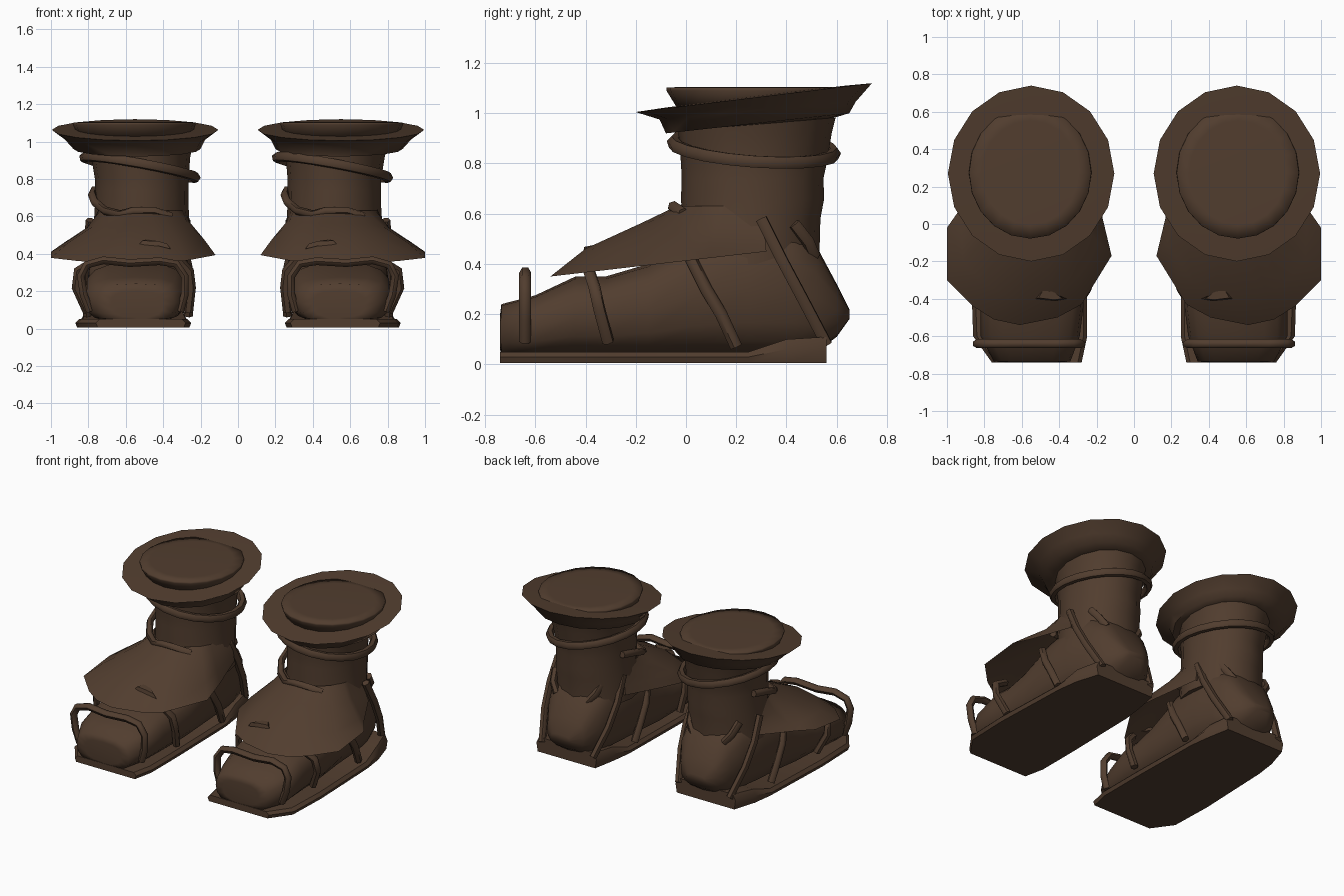
import bpy, bmesh, math
from mathutils import Vector

if "Cube" in bpy.data.objects:
    bpy.data.objects.remove(bpy.data.objects["Cube"])

leather = bpy.data.materials.new("dark_brown_leather")
leather.diffuse_color = (0.083, 0.047, 0.028, 1)
leather.use_nodes = True
leather.node_tree.nodes["Principled BSDF"].inputs["Base Color"].default_value = leather.diffuse_color


def finish(ob, angle):
    ob.data.materials.clear()
    ob.data.materials.append(leather)
    bpy.ops.object.select_all(action='DESELECT')
    ob.select_set(True)
    bpy.context.view_layer.objects.active = ob
    bpy.ops.object.shade_smooth_by_angle(angle=math.radians(angle))


def loft(name, rings, side, caps=(True, True), angle=50):
    """Skin closed rings of points; side is 1 or -1 for the mirrored boot."""
    bm = bmesh.new()
    rows = [[bm.verts.new((p[0] * side, p[1], p[2])) for p in r] for r in rings]
    n = len(rows[0])
    for a, b in zip(rows, rows[1:]):
        for i in range(n):
            bm.faces.new((a[i], a[(i + 1) % n], b[(i + 1) % n], b[i]))
    if caps[0]:
        bm.faces.new(rows[0])
    if caps[1]:
        bm.faces.new(rows[-1])
    bmesh.ops.recalc_face_normals(bm, faces=bm.faces)
    me = bpy.data.meshes.new(name)
    bm.to_mesh(me)
    bm.free()
    ob = bpy.data.objects.new(name, me)
    bpy.context.collection.objects.link(ob)
    finish(ob, angle)
    return ob


def strap(name, pts, radius=0.023, closed=False):
    """Round leather cord through the points."""
    cu = bpy.data.curves.new(name, 'CURVE')
    cu.dimensions = '3D'
    cu.bevel_depth = radius
    cu.bevel_resolution = 1
    cu.use_fill_caps = True
    sp = cu.splines.new('POLY')
    sp.points.add(len(pts) - 1)
    for q, p in zip(sp.points, pts):
        q.co = (*p, 1)
    sp.use_cyclic_u = closed
    ob = bpy.data.objects.new(name, cu)
    bpy.context.collection.objects.link(ob)
    bpy.ops.object.select_all(action='DESELECT')
    ob.select_set(True)
    bpy.context.view_layer.objects.active = ob
    bpy.ops.object.convert(target='MESH')
    finish(bpy.context.object, 60)


def oval(cx, cy, rx, ry, z, slope=0.0, n=16):
    """Horizontal oval ring, tilted along y by slope."""
    out = []
    for i in range(n):
        a = 2 * math.pi * i / n
        y = ry * math.sin(a)
        out.append((cx + rx * math.cos(a), cy + y, z + slope * y))
    return out


def foot_section(y, x0, x1, z0, z1, n=16):
    """Rounded upright section across the foot."""
    out = []
    for i in range(n):
        a = 2 * math.pi * i / n
        c, s = math.cos(a), math.sin(a)
        u = math.copysign(abs(c) ** 0.65, c)
        v = math.copysign(abs(s) ** 0.75, s)
        out.append(((x0 + x1) / 2 + u * (x1 - x0) / 2, y,
                    (z0 + z1) / 2 + v * (z1 - z0) / 2))
    return out


# foot: y, inner x, outer x, bottom, top
FOOT = [(-0.74, .40, .68, .06, .20), (-0.735, .34, .75, .03, .24), (-0.60, .29, .82, .03, .275),
        (-0.44, .27, .82, .03, .35), (-0.32, .27, .81, .03, .35), (-0.15, .26, .81, .03, .40),
        (0.05, .26, .80, .03, .52), (0.25, .27, .79, .03, .56), (0.42, .29, .76, .03, .56),
        (0.52, .32, .72, .05, .47), (0.60, .38, .67, .11, .32), (0.65, .46, .60, .18, .22)]
# sole: y, inner x, outer x, top
SOLE = [(-0.74, .29, .75, .05), (-0.60, .26, .85, .05), (-0.30, .26, .86, .05),
        (0.25, .27, .84, .05), (0.40, .29, .82, .10), (0.56, .32, .77, .11)]
# skirt rim seen from above, starting at the outer back
RIM = [(.80, .32), (.93, .08), (1.0, -.02), (1.0, -.30), (.86, -.44), (.75, -.51), (.61, -.54),
       (.41, -.50), (.28, -.43), (.12, -.17), (.17, .04), (.25, .32)]
LEG = [(.515, .25, .265, .28, .40), (.515, .26, .255, .275, .58), (.515, .265, .25, .285, .66),
       (.515, .265, .25, .282, .74), (.515, .27, .25, .29, .80), (.52, .275, .265, .305, .92),
       (.52, .28, .28, .315, .98)]

for side, word in ((1, "right_"), (-1, "left_")):
    def put(pts):
        return [(p[0] * side, p[1], p[2]) for p in pts]

    def slide(pts):
        return [(p[0] - (0 if side > 0 else 1.03), p[1], p[2]) for p in pts]

    loft(word + "foot", [foot_section(*r) for r in FOOT], side, angle=80)
    loft(word + "leg", [oval(*r) for r in LEG], side)

    # sole with a raised heel lip
    loft(word + "sole", [[(a, y, 0.005), (b, y, 0.005), (b + .01, y, z * .6), (b - .01, y, z),
                          (a + .01, y, z), (a - .01, y, z * .6)]
                         for y, a, b, z in SOLE], side, angle=35)

    # flared skirt over the instep: domed at the front, hollow at the outer flank
    edge, low, high, top = [], [], [], []
    for x, y in RIM:
        e = Vector((x, y, .35 + .116 * (y + .54)))
        d = Vector(((x - .515) / .245, (y - .25) / .29)).normalized()
        t = Vector((.515 + d.x * .245, .25 + d.y * .29, .63))
        front, outer = max(0, -d.y) ** 2, max(0, d.x) ** 2
        m, h = e.lerp(t, .28), e.lerp(t, .72)
        m.z += .034 * front - .02 * outer
        h.z += .012 * front - .04 * outer
        edge.append(e)
        low.append(m)
        high.append(h)
        top.append(t)
    loft(word + "instep_skirt", [edge, low, high, top], side, (False, False), 45)

    # small stitched slit lying on the skirt
    loft(word + "skirt_slit", [[(.36, -.40, .425), (.42, -.41, .44), (.53, -.40, .45),
                                (.50, -.37, .455), (.44, -.365, .45)],
                               [(.38, -.40, .455), (.43, -.405, .468), (.51, -.395, .47),
                                (.49, -.36, .477), (.44, -.355, .47)]], side)

    # tilted cuff brim and the flat closed top
    loft(word + "cuff", [oval(.53, .28, .26, .30, .955, .08), oval(.54, .285, .34, .365, .96, .11),
                         oval(.55, .285, .375, .39, 1.01, .09), oval(.55, .27, .445, .47, 1.062, .122),
                         oval(.55, .275, .33, .355, 1.066, .122)], side, angle=60)
    loft(word + "cuff_top", [oval(.55, .275, .30, .31, 1.02, 0, 20), oval(.555, .275, .328, .353, 1.09, 0, 20),
                             oval(.555, .275, .325, .353, 1.102, 0, 20),
                             oval(.555, .275, .26, .28, 1.105, 0, 20)], side, angle=100)

    # cord wound around the ankle
    ring = []
    for x, y, z in oval(.505, .27, .298, .32, 0, 0, 20):
        ring.append((x, y, .86 - .18 * (x - .51) - .07 * (y - .27)))
    strap(word + "ankle_cord", slide(ring), .027, True)
    strap(word + "instep_cord", slide([(.262, .34, .74), (.25, .22, .715), (.265, .11, .675),
                                       (.32, .02, .63), (.40, -.035, .61), (.47, -.05, .628),
                                       (.58, -.05, .628), (.67, -.01, .60)]))

    # loop standing over the toes
    strap(word + "toe_loop", put([(.79, -.64, .09), (.825, -.64, .18), (.84, -.64, .28), (.81, -.64, .34),
                                  (.72, -.64, .365), (.58, -.64, .35), (.42, -.64, .36), (.33, -.64, .345),
                                  (.285, -.64, .28), (.285, -.64, .18), (.31, -.64, .09)]), .024)

    # lacing straps on both flanks
    for flank, f in (("outer", 1), ("inner", -1)):
        def lace(name, pts):
            strap(word + flank + name, put([(.535 + f * p[0], p[1], p[2]) for p in pts]), .025)
        out = .045 if f > 0 else 0
        lace("_front_lace", [(.22, -.385, .37), (.275 + out, -.365, .31), (.285 + out, -.345, .22),
                             (.27, -.31, .09)])
        lace("_middle_lace", [(.25, .02, .42), (.275, .08, .3), (.28, .14, .2), (.27, .2, .07)])
        lace("_heel_lace", [(.255, .3, .58), (.265, .38, .42), (.25, .46, .27), (.2, .56, .08)])
        lace("_heel_tab", [(.185, .43, .56), (.165, .485, .49), (.12, .51, .43)])
